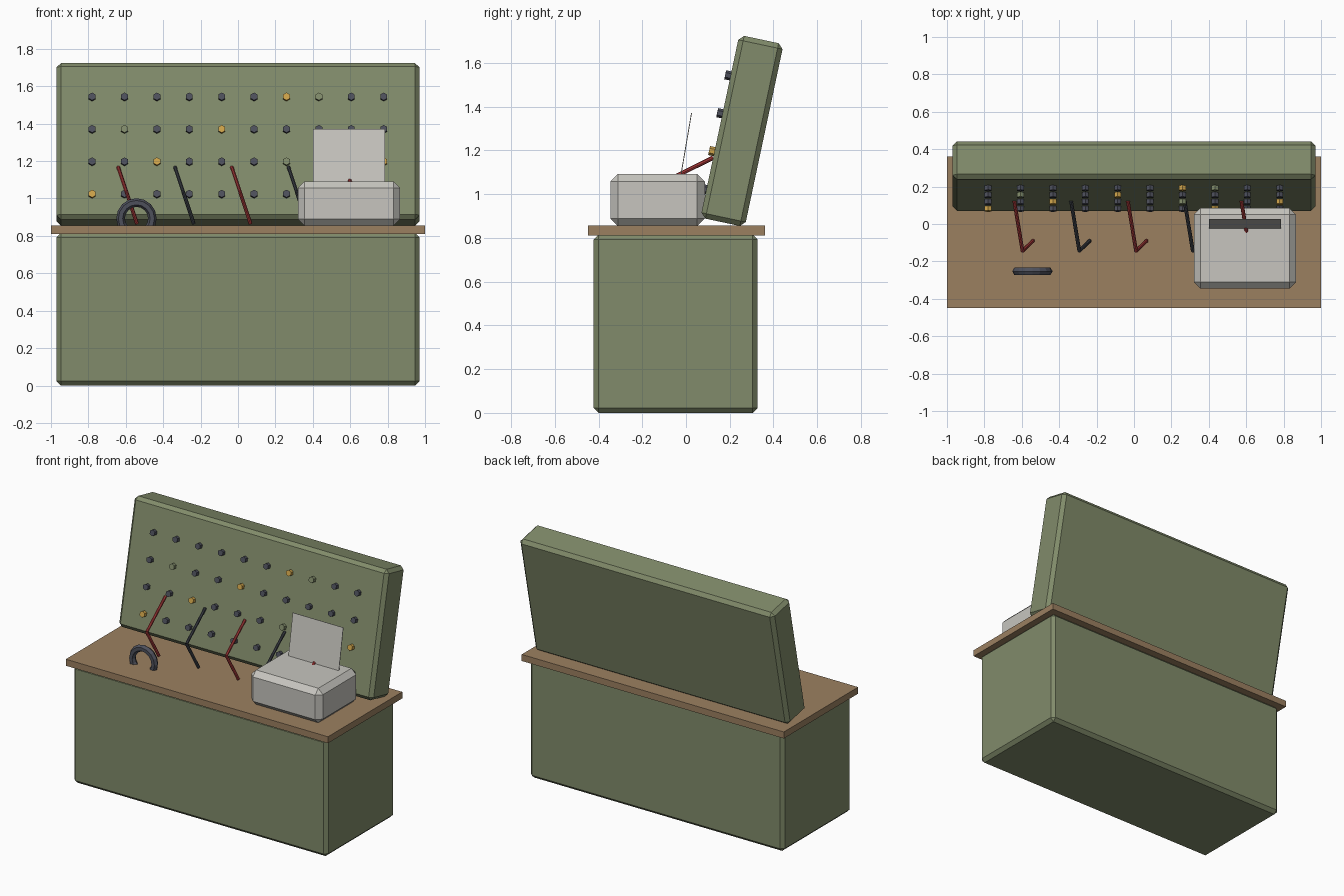
import bpy
import bmesh
from math import radians
from mathutils import Matrix, Vector

cube = bpy.data.objects.get("Cube")
if cube:
    bpy.data.objects.remove(cube, do_unlink=True)


def material(name, rgb):
    m = bpy.data.materials.new(name)
    m.use_nodes = True
    m.diffuse_color = (*rgb, 1)
    m.node_tree.nodes["Principled BSDF"].inputs["Base Color"].default_value = (*rgb, 1)
    return m


green = material("olive green", (0.22, 0.26, 0.145))
wood = material("wood brown", (0.33, 0.216, 0.118))
pale = material("pale grey", (0.57, 0.56, 0.52))
slate = material("slate grey", (0.075, 0.08, 0.105))
amber = material("amber", (0.62, 0.37, 0.07))
red = material("dull red", (0.42, 0.045, 0.045))
steel = material("dark steel", (0.05, 0.056, 0.07))


def finish(name, bm, mat):
    mesh = bpy.data.meshes.new(name)
    bm.to_mesh(mesh)
    bm.free()
    mesh.materials.append(mat)
    obj = bpy.data.objects.new(name, mesh)
    bpy.context.collection.objects.link(obj)
    return obj


def box(name, size, centre, mat, bevel=0, tilt=0):
    bm = bmesh.new()
    bmesh.ops.create_cube(bm, size=1, matrix=Matrix.Diagonal((*size, 1)))
    obj = finish(name, bm, mat)
    obj.location = centre
    obj.rotation_euler.x = -tilt
    if bevel:
        mod = obj.modifiers.new("chamfer", "BEVEL")
        mod.width = bevel
        mod.segments = 1
    return obj


def add_rod(bm, start, end, radius, sides):
    start, end = Vector(start), Vector(end)
    axis = end - start
    turn = axis.to_track_quat("Z", "Y").to_matrix().to_4x4()
    bmesh.ops.create_cone(bm, cap_ends=True, segments=sides, radius1=radius,
                          radius2=radius, depth=axis.length,
                          matrix=Matrix.Translation((start + end) / 2) @ turn)


# Cabinet and worktop
box("cabinet", (1.94, 0.75, 0.815), (0, -0.047, 0.4075), green, 0.023)
box("worktop", (2, 0.81, 0.045), (0, -0.043, 0.833), wood)

# Leaning control panel
tilt = radians(12)
centre = Vector((0, 0.256, 1.289))
depth = 0.207
box("control_panel", (1.94, depth, 0.854), centre, green, 0.023, tilt)

# Grid of hexagonal knobs on the panel face
lean = Matrix.Translation(centre) @ Matrix.Rotation(-tilt, 4, "X")
for row in range(4):
    for col in range(10):
        if (col + 2 * row) % 7 == 6:
            mat = amber
        elif (col + 6 * row) % 11 == 7:
            mat = green
        else:
            mat = slate
        spot = Matrix.Translation((-0.78 + 0.1732 * col, -depth / 2, 0.235 - 0.177 * row))
        bm = bmesh.new()
        bmesh.ops.create_cone(bm, cap_ends=True, segments=6, radius1=0.021,
                              radius2=0.021, depth=0.05,
                              matrix=lean @ spot @ Matrix.Rotation(radians(90), 4, "X"))
        finish(f"knob_{row}_{col}", bm, mat)

# Bent levers along the worktop
for i in range(5):
    x = -0.64 + 0.3035 * i
    top, elbow, foot = (x, 0.123, 1.166), (x + 0.044, -0.144, 1.034), (x + 0.1, -0.09, 0.865)
    bm = bmesh.new()
    add_rod(bm, top, elbow, 0.01, 8)
    add_rod(bm, elbow, foot, 0.01, 8)
    finish(f"lever_{i}", bm, steel if i % 2 else red)

# Upright ring sunk into the worktop
bpy.ops.mesh.primitive_torus_add(major_segments=16, minor_segments=6,
                                 major_radius=0.085, minor_radius=0.023,
                                 location=(-0.543, -0.253, 0.893),
                                 rotation=(radians(90), 0, 0))
ring = bpy.context.object
ring.name = "ring"
ring.data.materials.append(slate)

# Printer with a sheet standing in it
box("printer", (0.545, 0.432, 0.238), (0.593, -0.13, 0.973), pale, 0.035)
box("paper_sheet", (0.385, 0.004, 0.3), (0.594, 0.0, 1.223), pale, 0, radians(9.7))
